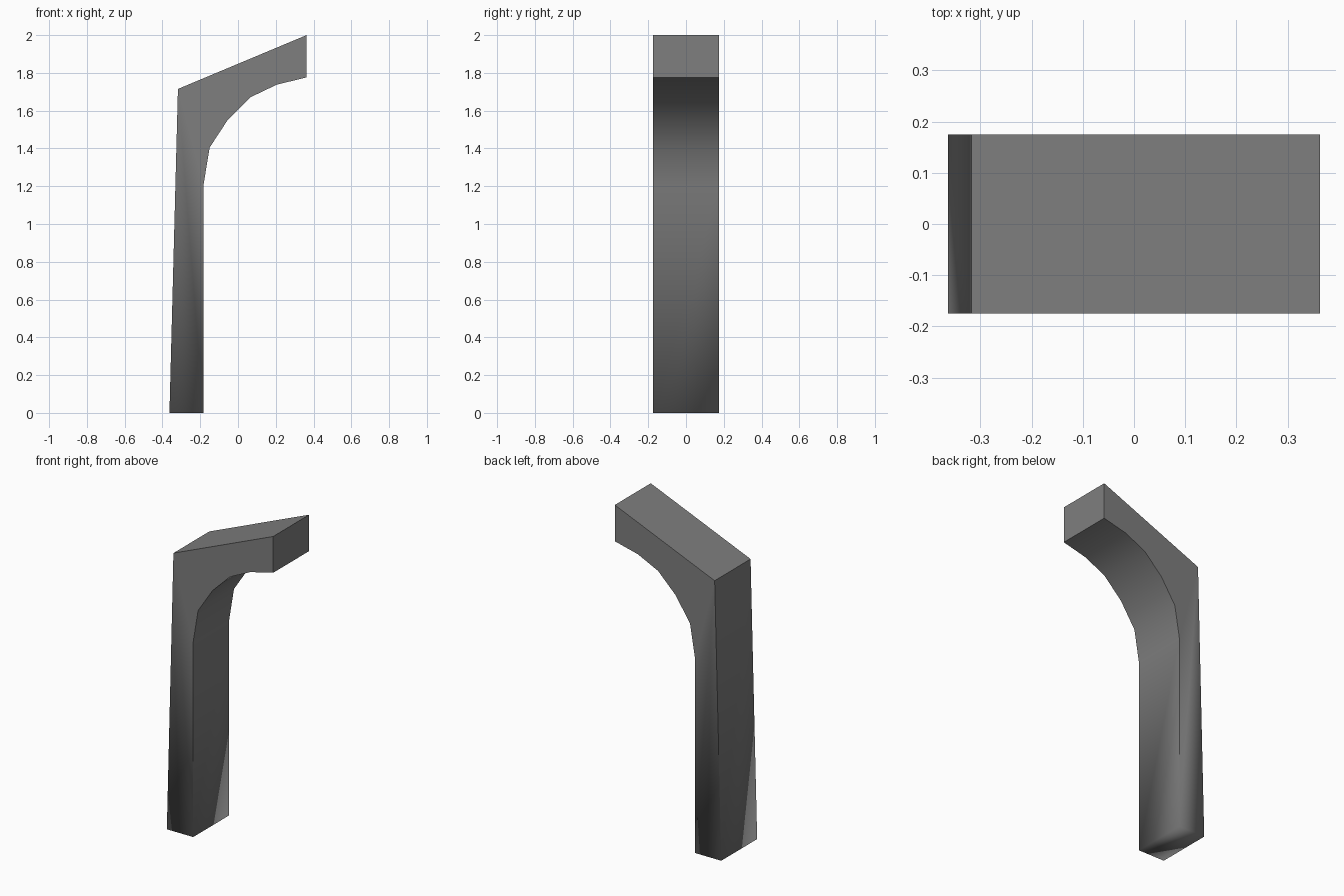
import bpy, bmesh

if "Cube" in bpy.data.objects:
    bpy.data.objects.remove(bpy.data.objects["Cube"])

# Side profile (x, z): foot, curved inner edge, tip, sloped top
profile = [(-0.363, 0), (-0.183, 0), (-0.183, 1.205), (-0.15, 1.405),
           (-0.053, 1.553), (0.068, 1.672), (0.206, 1.738), (0.363, 1.776),
           (0.363, 2.0), (-0.318, 1.715)]
HALF = 0.175

bm = bmesh.new()
front = bm.faces.new([bm.verts.new((x, -HALF, z)) for x, z in profile])
ext = bmesh.ops.extrude_face_region(bm, geom=[front], use_keep_orig=True)
moved = [g for g in ext["geom"] if isinstance(g, bmesh.types.BMVert)]
bmesh.ops.translate(bm, verts=moved, vec=(0, 2 * HALF, 0))
bmesh.ops.recalc_face_normals(bm, faces=bm.faces)

# Smooth inner curve and foot rim, crisp edges elsewhere
for f in bm.faces:
    f.smooth = True
for e in bm.edges:
    at_foot = all(v.co.z < 0.01 for v in e.verts)
    e.smooth = at_foot or e.calc_face_angle(0) < 0.7

mesh = bpy.data.meshes.new("curved_support_post")
bm.to_mesh(mesh)
bm.free()

# Plain grey
grey = bpy.data.materials.new("mid grey")
grey.diffuse_color = (0.21, 0.21, 0.21, 1)
grey.use_nodes = True
grey.node_tree.nodes["Principled BSDF"].inputs["Base Color"].default_value = grey.diffuse_color
mesh.materials.append(grey)
post = bpy.data.objects.new("curved_support_post", mesh)
bpy.context.collection.objects.link(post)
